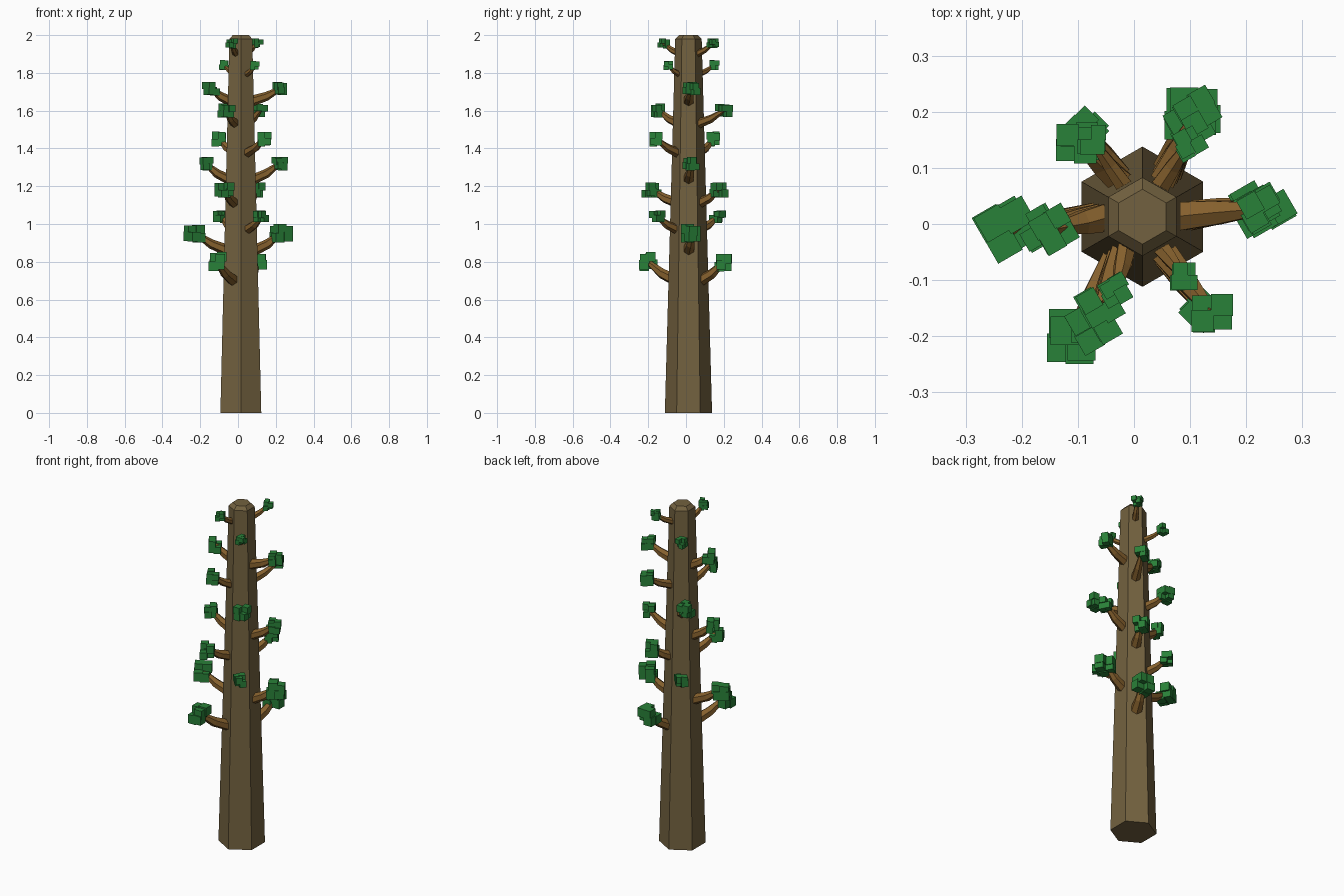
import bpy, bmesh, math, random
from mathutils import Vector, Matrix

if "Cube" in bpy.data.objects:
    bpy.data.objects.remove(bpy.data.objects["Cube"])

random.seed(4)
AXIS = Vector((0.015, 0.013, 0))


def material(name, rgb):
    m = bpy.data.materials.new(name)
    m.diffuse_color = (*rgb, 1)
    m.use_nodes = True
    m.node_tree.nodes["Principled BSDF"].inputs["Base Color"].default_value = m.diffuse_color
    return m


BARK = material("bark", (0.17, 0.12, 0.05))
WOOD = material("branch_wood", (0.235, 0.117, 0.026))
LEAF = material("leaf", (0.022, 0.22, 0.04))


def finish(bm, name, mat):
    bmesh.ops.recalc_face_normals(bm, faces=bm.faces)
    me = bpy.data.meshes.new(name)
    bm.to_mesh(me)
    bm.free()
    me.materials.append(mat)
    bpy.context.collection.objects.link(bpy.data.objects.new(name, me))


def loft(bm, rings):
    """Skin six-sided rings given as (centre, radius, u, v)."""
    loops = []
    for c, r, u, v in rings:
        loops.append([bm.verts.new(c + r * (math.cos(a) * u + math.sin(a) * v))
                      for a in (math.radians(30 + 60 * i) for i in range(6))])
    for a, b in zip(loops, loops[1:]):
        for i in range(6):
            j = (i + 1) % 6
            bm.faces.new((a[i], a[j], b[j], b[i]))
    bm.faces.new(loops[0])
    bm.faces.new(loops[-1])


def branch(name, angle, base_z, tip, r):
    d = Vector((math.cos(angle), math.sin(angle), 0))
    start = AXIS + d * (0.72 * (0.125 - 0.028 * base_z)) + Vector((0, 0, base_z - 0.01))
    mid = start.lerp(tip, 0.5)
    mid.z = start.z + (tip.z - start.z) * 0.38
    side = Vector((-d.y, d.x, 0))
    rings = []
    for c, k, t in ((start, 1, d), (mid, 0.8, tip - start), (tip, 0.4, tip - mid)):
        t = t.normalized()
        s = (side - t * side.dot(t)).normalized()
        rings.append((c, r * k, s, t.cross(s)))
    bm = bmesh.new()
    loft(bm, rings)
    finish(bm, name, WOOD)


def leaf_cluster(name, centre, width, turn):
    bm = bmesh.new()
    corners = [(x, y, z) for x in (-1, 1) for y in (-1, 1) for z in (-1, 1)]
    for c in random.sample(corners, 6):
        off = Vector([k * width * random.uniform(0.12, 0.25) for k in c])
        m = (Matrix.Translation(centre) @ Matrix.Rotation(turn, 4, 'Z')
             @ Matrix.Translation(off))
        bmesh.ops.create_cube(bm, size=width * 0.48, matrix=m)
    finish(bm, name, LEAF)


# Tapered hexagonal trunk with a chamfered top
X, Y = Vector((1, 0, 0)), Vector((0, 1, 0))
bm = bmesh.new()
loft(bm, [(AXIS + Vector((0, 0, z)), r, X, Y)
          for z, r in ((0, 0.125), (1.98, 0.07), (2, 0.049))])
finish(bm, "trunk", BARK)

# Pairs of opposite branches: angle, base height, leaf height, leaf width,
# leaf turn, branch radius, leaf centre (x, y) on each side
WHORLS = [
    (240, 0.71, 0.80, 0.105, 0, 0.034, (-0.11, -0.203), (0.105, 0.2)),
    (180, 0.87, 0.95, 0.105, 30, 0.032, (-0.225, -0.01), (0.225, 0.035)),
    (300, 0.98, 1.04, 0.075, 45, 0.028, (0.125, -0.155), (-0.09, 0.17)),
    (240, 1.12, 1.18, 0.085, 30, 0.03, (-0.072, -0.18), (0.1, 0.175)),
    (180, 1.245, 1.32, 0.075, 30, 0.03, (-0.172, -0.005), (0.22, 0.03)),
    (300, 1.385, 1.45, 0.082, 0, 0.028, (0.138, -0.158), (-0.1, 0.147)),
    (240, 1.54, 1.60, 0.076, 30, 0.027, (-0.06, -0.143), (0.115, 0.2)),
    (180, 1.66, 1.717, 0.078, 30, 0.03, (-0.142, -0.008), (0.227, 0.027)),
    (300, 1.80, 1.84, 0.055, 0, 0.018, (0.09, -0.095), (-0.075, 0.15)),
    (240, 1.91, 1.957, 0.056, 30, 0.02, (-0.032, -0.12), (0.098, 0.145)),
]
for n, (ang, bz, lz, w, turn, r, *sides) in enumerate(WHORLS, 1):
    for k, xy in enumerate(sides):
        tip = Vector((*xy, lz))
        label = f"{n}_{'ab'[k]}"
        branch(f"branch_{label}", math.radians(ang + 180 * k), bz, tip, r)
        leaf_cluster(f"leaf_cluster_{label}", tip, w, math.radians(turn))
